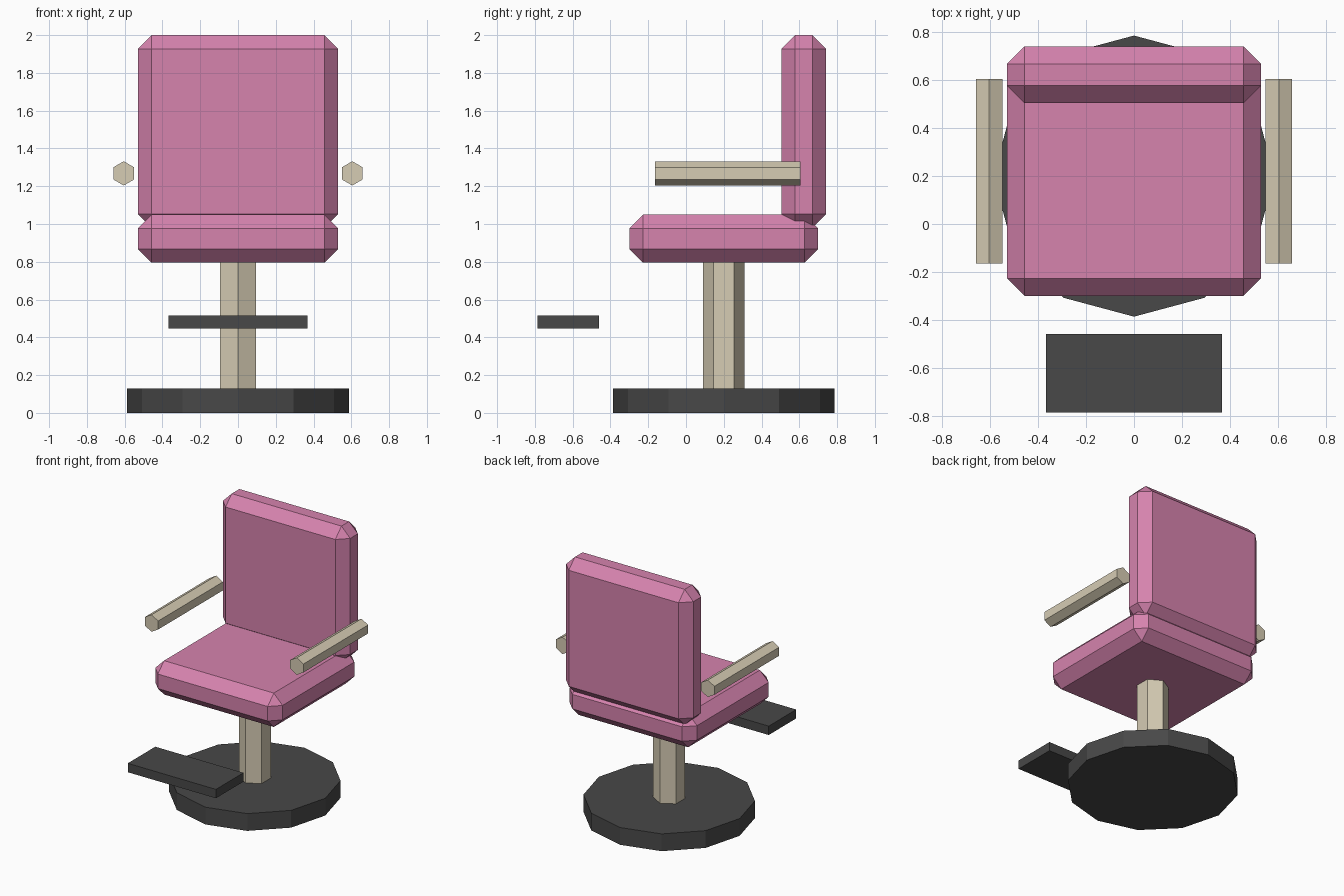
import bpy, bmesh, math
from mathutils import Matrix

if "Cube" in bpy.data.objects:
    bpy.data.objects.remove(bpy.data.objects["Cube"])


def srgb(*rgb):
    lin = [((c / 255 + 0.055) / 1.055) ** 2.4 for c in rgb]
    return (*lin, 1.0)


def material(name, *rgb):
    m = bpy.data.materials.new(name)
    m.diffuse_color = srgb(*rgb)
    m.use_nodes = True
    m.node_tree.nodes["Principled BSDF"].inputs["Base Color"].default_value = m.diffuse_color
    return m


pink = material("pink_upholstery", 214, 131, 174)
cream = material("cream_metal", 214, 204, 180)
dark = material("dark_grey", 72, 72, 72)


def finish(name, bm, mat):
    bmesh.ops.recalc_face_normals(bm, faces=bm.faces[:])
    me = bpy.data.meshes.new(name)
    bm.to_mesh(me)
    bm.free()
    me.materials.append(mat)
    ob = bpy.data.objects.new(name, me)
    bpy.context.collection.objects.link(ob)
    return ob


def box(name, lo, hi, mat, chamfer=0):
    bm = bmesh.new()
    bmesh.ops.create_cube(bm, size=1)
    for v in bm.verts:
        v.co = [(a + b) / 2 + (b - a) * c for a, b, c in zip(lo, hi, v.co)]
    if chamfer:
        bmesh.ops.bevel(bm, geom=bm.edges[:], offset=chamfer, segments=1,
                        affect='EDGES', profile=0.5)
    return finish(name, bm, mat)


def prism(name, sides, radius, length, centre, mat, along_y=False):
    """Prism with one corner on the local +y axis."""
    bm = bmesh.new()
    ring = [bm.verts.new((radius * math.sin(math.tau * i / sides),
                          radius * math.cos(math.tau * i / sides), -length / 2))
            for i in range(sides)]
    face = bm.faces.new(ring)
    ext = bmesh.ops.extrude_face_region(bm, geom=[face], use_keep_orig=True)
    top = [g for g in ext["geom"] if isinstance(g, bmesh.types.BMVert)]
    bmesh.ops.translate(bm, verts=top, vec=(0, 0, length))
    m = Matrix.Translation(centre)
    if along_y:
        m = m @ Matrix.Rotation(math.pi / 2, 4, 'X')
    bm.transform(m)
    return finish(name, bm, mat)


# Floor disc and column
prism("base", 12, 0.587, 0.13, (0, 0.2, 0.065), dark)
prism("column", 6, 0.11, 0.70, (0, 0.2, 0.47), cream)

# Cushions
box("seat", (-0.53, -0.30, 0.795), (0.53, 0.70, 1.05), pink, 0.073)
box("backrest", (-0.53, 0.505, 0.98), (0.53, 0.742, 2.0), pink, 0.073)

# Arm rests
for side, x in (("left", -0.605), ("right", 0.605)):
    prism(side + "_armrest", 6, 0.064, 0.77, (x, 0.22, 1.268), cream, True)

# Foot plate
box("footrest", (-0.367, -0.787, 0.448), (0.367, -0.46, 0.515), dark)
